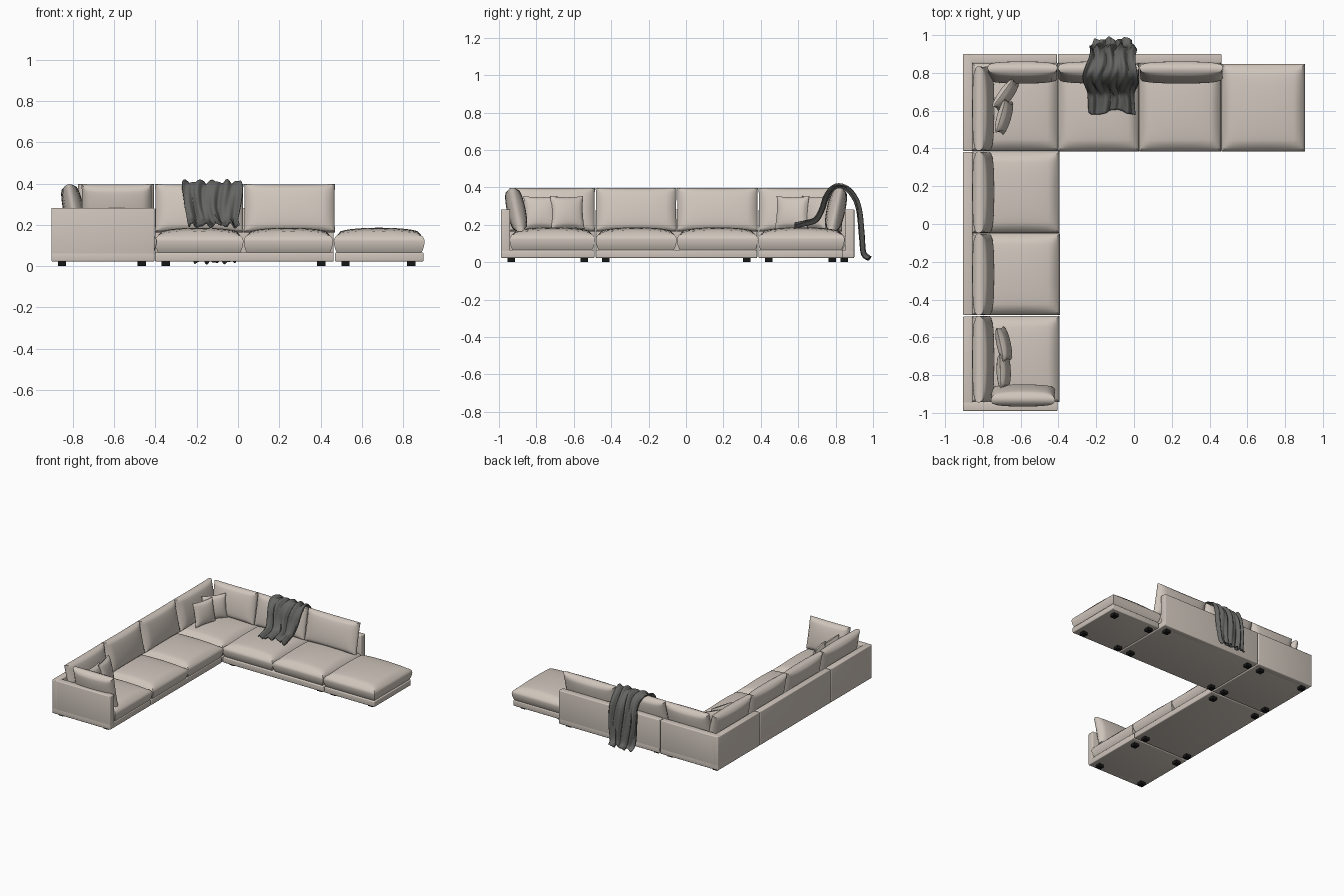
import bpy, bmesh, math
from mathutils import Matrix, Vector

if "Cube" in bpy.data.objects:
    bpy.data.objects.remove(bpy.data.objects["Cube"])


def material(name, rgb):
    m = bpy.data.materials.new(name)
    m.diffuse_color = (*rgb, 1)
    m.use_nodes = True
    m.node_tree.nodes["Principled BSDF"].inputs["Base Color"].default_value = m.diffuse_color
    return m


CREAM = material("cream fabric", (0.63, 0.565, 0.505))
GREY = material("grey wool", (0.13, 0.13, 0.125))
BLACK = material("black feet", (0.008, 0.008, 0.008))


def finish(name, bm, mat):
    me = bpy.data.meshes.new(name)
    bmesh.ops.recalc_face_normals(bm, faces=bm.faces)
    bm.to_mesh(me)
    bm.free()
    me.materials.append(mat)
    ob = bpy.data.objects.new(name, me)
    bpy.context.collection.objects.link(ob)
    return ob


def box(name, x0, x1, y0, y1, z0, z1, mat=CREAM, bevel=0.006):
    bm = bmesh.new()
    bmesh.ops.create_cube(bm, size=1)
    for v in bm.verts:
        v.co = ((x0 + x1) / 2 + v.co.x * (x1 - x0),
                (y0 + y1) / 2 + v.co.y * (y1 - y0),
                (z0 + z1) / 2 + v.co.z * (z1 - z0))
    if bevel:
        bmesh.ops.bevel(bm, geom=bm.edges[:], offset=bevel, segments=3,
                        profile=0.5, affect='EDGES')
    return finish(name, bm, mat)


def cushion(name, w, d, t, edge, matrix, flat=False, pinch=0.0, rim=0.07):
    """Stuffed cushion: domed faces, rounded rim, optionally drawn-in sides."""
    bm = bmesh.new()
    bmesh.ops.create_cube(bm, size=2)
    bmesh.ops.subdivide_edges(bm, edges=bm.edges[:], cuts=15, use_grid_fill=True)
    for v in bm.verts:
        a, b, c = v.co
        dome = max(0, (1 - a * a) * (1 - b * b)) ** 0.42
        h = edge + (1 - edge) * dome
        if flat and c < 0:
            h = 0.9 + 0.1 * dome
        ra = 1 - rim * c * c * a ** 6 - pinch * (1 - b * b)
        rb = 1 - rim * c * c * b ** 6 - pinch * (1 - a * a)
        v.co = matrix @ Vector((a * ra * w / 2, b * rb * d / 2, c * h * t / 2))
    return finish(name, bm, CREAM)


def seat(name, x0, x1, y0, y1):
    cushion(name, x1 - x0, y1 - y0, 0.128, 0.42,
            Matrix.Translation(((x0 + x1) / 2, (y0 + y1) / 2, 0.122)), flat=True)


def upright(x, y, z, yaw, tilt):
    return (Matrix.Translation((x, y, z)) @ Matrix.Rotation(math.radians(yaw), 4, 'Z')
            @ Matrix.Rotation(math.radians(90 - tilt), 4, 'X'))


def back_cushion(name, x, y, width, yaw):
    cushion(name, width, 0.238, 0.1, 0.42, upright(x, y, 0.28, yaw, 12),
            pinch=0.012, rim=0.06)


# Module bases: x0, x1, y0, y1 and foot inset at the back
modules = {
    "arm_module": (-0.905, -0.405, -0.99, -0.489),
    "left_module": (-0.905, -0.405, -0.483, 0.381),
    "corner_module": (-0.905, -0.408, 0.387, 0.90),
    "back_module": (-0.402, 0.464, 0.387, 0.90),
    "ottoman": (0.469, 0.90, 0.387, 0.838),
}
for name, (x0, x1, y0, y1) in modules.items():
    box(name + "_base", x0, x1, y0, y1, 0.022, 0.066)
    i = 0
    for fx in (x0 + 0.052, x1 - 0.06):
        for fy in (y0 + 0.055, y1 - 0.055):
            i += 1
            box(f"{name}_foot_{i}", fx - 0.02, fx + 0.02, fy - 0.02, fy + 0.02,
                0, 0.024, BLACK, 0)

# Back and arm panels
T, H = 0.05, 0.282
box("arm_panel", -0.905, -0.405, -0.99, -0.99 + T, 0.022, H)
box("arm_module_back", -0.905, -0.905 + T, -0.99, -0.489, 0.022, H)
box("left_module_back", -0.905, -0.905 + T, -0.483, 0.381, 0.022, H)
box("corner_side_back", -0.905, -0.905 + T, 0.387, 0.90, 0.022, H)
box("corner_rear_back", -0.905, -0.408, 0.90 - T, 0.90, 0.022, H)
box("back_module_back", -0.402, 0.464, 0.90 - T, 0.90, 0.022, H)

# Seat cushions
seat("arm_seat", -0.858, -0.395, -0.943, -0.487)
seat("left_seat_1", -0.858, -0.393, -0.482, -0.05)
seat("left_seat_2", -0.858, -0.395, -0.048, 0.384)
seat("corner_seat", -0.858, -0.4, 0.386, 0.853)
seat("back_seat_1", -0.402, 0.026, 0.384, 0.853)
seat("back_seat_2", 0.028, 0.46, 0.384, 0.853)
seat("ottoman_seat", 0.464, 0.904, 0.384, 0.847)

# Back cushions, leaning on the panels
for i, (y0, y1) in enumerate([(-0.945, -0.487), (-0.483, -0.05),
                              (-0.047, 0.384), (0.388, 0.835)]):
    back_cushion(f"left_back_cushion_{i + 1}", -0.798, (y0 + y1) / 2, y1 - y0, 90)
for i, (x0, x1) in enumerate([(-0.775, -0.406), (-0.402, 0.026), (0.03, 0.47)]):
    back_cushion(f"rear_back_cushion_{i + 1}", (x0 + x1) / 2, 0.802, x1 - x0, 0)
back_cushion("arm_cushion", -0.588, -0.908, 0.34, 180)

# Small throw pillows
for i, (x, y, yaw) in enumerate([(-0.69, -0.635, 102), (-0.69, -0.778, 92),
                                 (-0.68, 0.683, 54), (-0.688, 0.567, 74)]):
    cushion(f"throw_pillow_{i + 1}", 0.182, 0.18, 0.066, 0.1,
            upright(x, y, 0.265, yaw, 12), pinch=0.07, rim=0.02)

# Draped blanket: path (y, z, centre x, half width) swept with soft folds
path = [(0.58, 0.194, -0.115, 0.115), (0.64, 0.207, -0.115, 0.12),
        (0.695, 0.225, -0.12, 0.13), (0.728, 0.28, -0.125, 0.14),
        (0.75, 0.345, -0.125, 0.14), (0.785, 0.393, -0.125, 0.138),
        (0.825, 0.404, -0.12, 0.135), (0.87, 0.383, -0.115, 0.13),
        (0.91, 0.325, -0.112, 0.125), (0.928, 0.25, -0.112, 0.12),
        (0.938, 0.14, -0.112, 0.115), (0.948, 0.045, -0.112, 0.11),
        (0.985, 0.018, -0.112, 0.105)]
pts = [Vector(p) for p in path]
STEPS, COLS = 5, 60


def sample(t):
    i = min(int(t), len(pts) - 2)
    f = t - i
    p0, p1 = pts[max(i - 1, 0)], pts[i]
    p2, p3 = pts[i + 1], pts[min(i + 2, len(pts) - 1)]
    return 0.5 * (2 * p1 + (p2 - p0) * f + (2 * p0 - 5 * p1 + 4 * p2 - p3) * f * f
                  + (3 * p1 - p0 - 3 * p2 + p3) * f ** 3)


bm = bmesh.new()
rows = []
last = len(pts) - 1
for r in range(last * STEPS + 1):
    t = r / STEPS
    row = []
    for c in range(COLS + 1):
        u = c / COLS * 2 - 1
        # uneven hems at both ends
        tt = t + 0.25 * (1 + math.sin(4 * u + 1)) * max(0, 1 - t / 3)
        tt -= 0.2 * (1 + math.sin(7 * u)) * max(0, 1 - (last - t) / 2)
        y, z, cx, hw = sample(tt)
        d = sample(min(tt + 0.05, last)) - sample(max(tt - 0.05, 0))
        n = Vector((-d.y, d.x)).normalized()
        fold = (0.008 * math.sin(13 * u + 0.35 * t) +
                0.005 * math.sin(21 * u - 0.5 * t + 1) + 0.002)
        x = cx + hw * u + 0.008 * math.sin(1.3 * t + 2 * u)
        row.append(bm.verts.new((x, min(y + n.x * fold, 0.997),
                                 max(z + n.y * fold, 0.008))))
    rows.append(row)
for r0, r1 in zip(rows, rows[1:]):
    for c in range(COLS):
        bm.faces.new((r0[c], r0[c + 1], r1[c + 1], r1[c]))
blanket = finish("draped_blanket", bm, GREY)
solid = blanket.modifiers.new("thickness", 'SOLIDIFY')
solid.thickness = 0.006
solid.offset = 0

# Smooth shading with sharp edges kept
for ob in bpy.context.scene.objects:
    ob.select_set(True)
bpy.context.view_layer.objects.active = blanket
bpy.ops.object.shade_smooth_by_angle(angle=math.radians(50))
